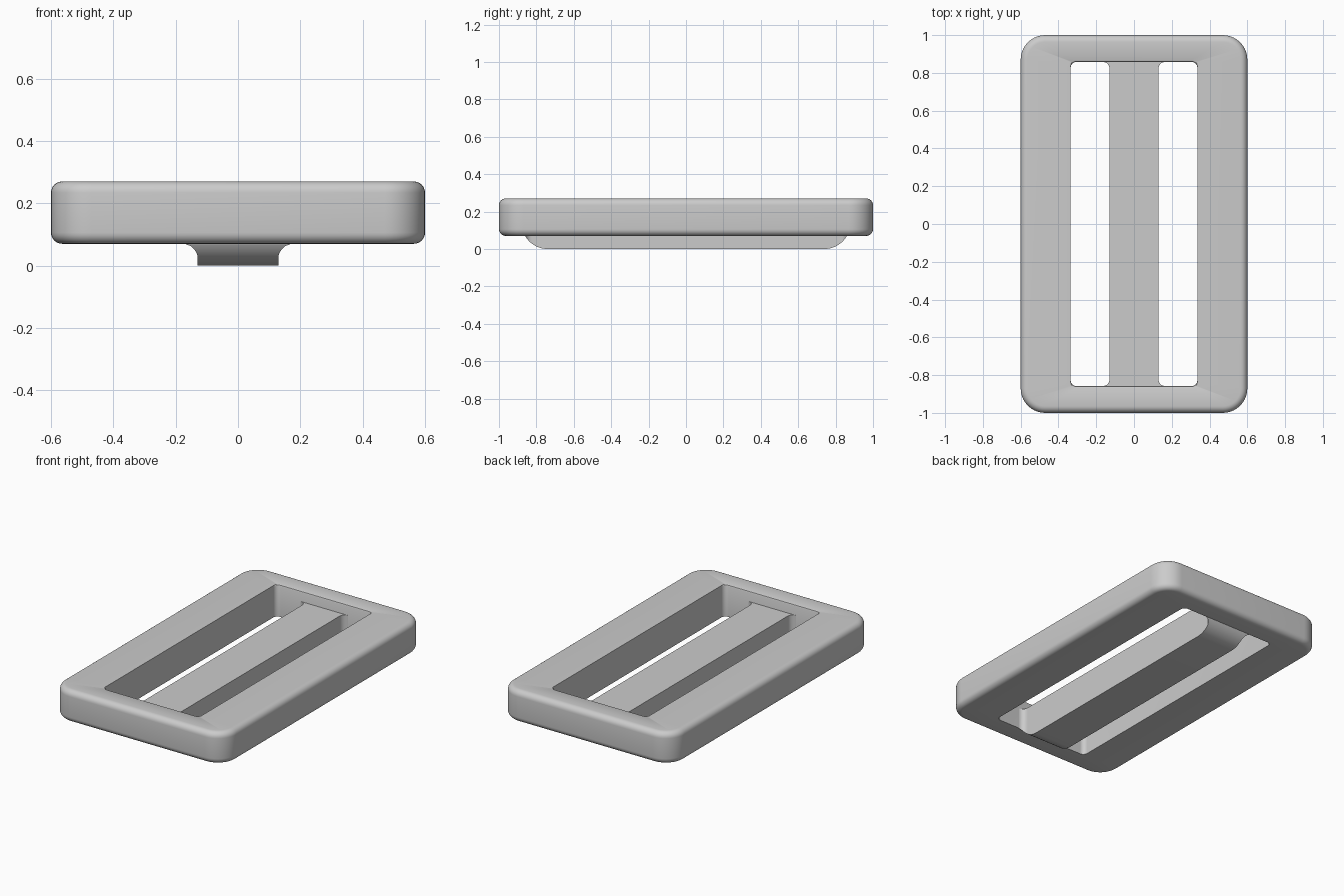
import bpy, bmesh, math

if "Cube" in bpy.data.objects:
    bpy.data.objects.remove(bpy.data.objects["Cube"])

grey = bpy.data.materials.new("plain grey")
grey.diffuse_color = (0.6, 0.6, 0.6, 1)
grey.use_nodes = True
grey.node_tree.nodes["Principled BSDF"].inputs["Base Color"].default_value = grey.diffuse_color


def loft(name, loops, closed):
    """Skin a list of equal-length loops; closed joins last to first, else caps the ends."""
    bm = bmesh.new()
    rings = [[bm.verts.new(p) for p in loop] for loop in loops]
    pairs = list(zip(rings, rings[1:]))
    if closed:
        pairs.append((rings[-1], rings[0]))
    else:
        bm.faces.new(rings[0])
        bm.faces.new(rings[-1])
    for a, b in pairs:
        for i in range(len(a)):
            j = (i + 1) % len(a)
            bm.faces.new((a[i], a[j], b[j], b[i]))
    bmesh.ops.recalc_face_normals(bm, faces=bm.faces)
    mesh = bpy.data.meshes.new(name)
    bm.to_mesh(mesh)
    bm.free()
    mesh.materials.append(grey)
    obj = bpy.data.objects.new(name, mesh)
    bpy.context.collection.objects.link(obj)
    bpy.ops.object.select_all(action='DESELECT')
    obj.select_set(True)
    bpy.context.view_layer.objects.active = obj
    bpy.ops.object.shade_smooth_by_angle(angle=math.radians(30))
    return obj


def rounded_rect(hx, hy, r, z, n=10):
    """Loop of a rectangle with rounded corners at height z."""
    pts = []
    for k, (sx, sy) in enumerate([(1, 1), (-1, 1), (-1, -1), (1, -1)]):
        for i in range(n + 1):
            a = math.pi / 2 * (k + i / n)
            pts.append((sx * (hx - r) + r * math.cos(a),
                        sy * (hy - r) + r * math.sin(a), z))
    return pts


# Frame: outer wall with filleted top and bottom edges, straight window wall
Z0, Z1, F, STEPS = 0.07, 0.27, 0.036, 6
loops = []
for centre, start in ((Z0 + F, -90), (Z1 - F, 0)):
    for i in range(STEPS + 1):
        a = math.radians(start + 90 * i / STEPS)
        inset = F * (1 - math.cos(a))
        loops.append(rounded_rect(0.6 - inset, 1 - inset, 0.13 - inset,
                                  centre + F * math.sin(a)))
# window wall, slightly eased along the top of the short ends
for hy, z in ((0.868, Z1), (0.861, Z1 - 0.003), (0.858, Z1 - 0.01), (0.858, Z0)):
    loops.append(rounded_rect(0.335, hy, 0.03, z))
loft("frame", loops, True)

# Centre bar: flat top, underside curving up and sides flaring out at both ends
TOP, HALF, FLARE, BEND, BEND_START = 0.205, 0.13, 0.035, 0.138, 0.74
FLARE_START = 0.858 - FLARE
ys = [BEND_START + (FLARE_START - BEND_START) * i / 8 for i in range(8)]
ys += [FLARE_START + FLARE * math.sin(math.pi / 2 * i / 8) for i in range(9)] + [0.866]
sections = []
for y in [-v for v in reversed(ys)] + ys:
    d = min(max(abs(y) - FLARE_START, 0), FLARE)
    w = HALF + FLARE - math.sqrt(max(FLARE ** 2 - d ** 2, 0))
    z = BEND - math.sqrt(BEND ** 2 - max(abs(y) - BEND_START, 0) ** 2)
    sections.append([(-w, y, z), (w, y, z), (w, y, TOP), (-w, y, TOP)])
loft("centre_bar", sections, False)
